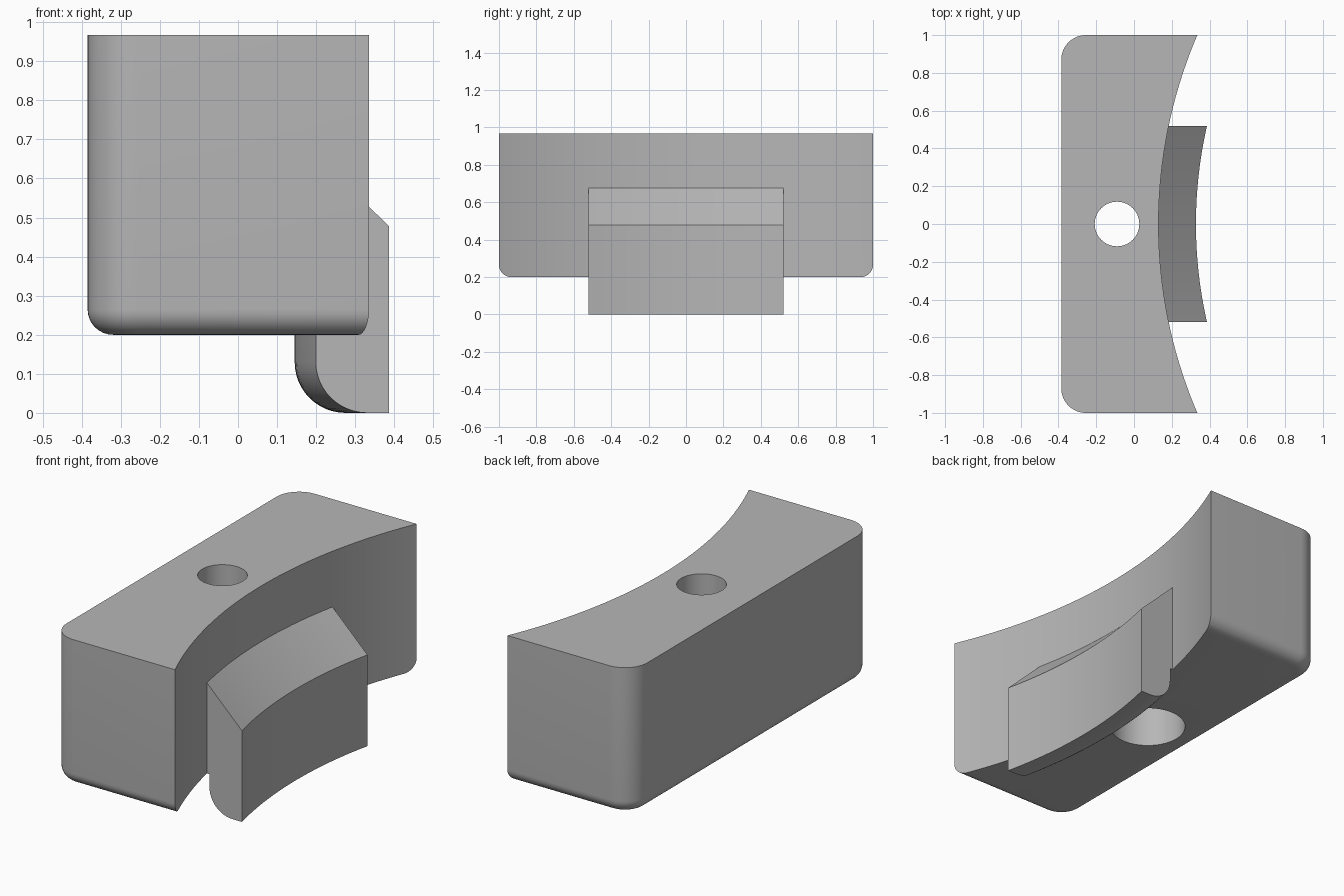
import bpy, bmesh, math

cube = bpy.data.objects.get("Cube")
if cube:
    bpy.data.objects.remove(cube, do_unlink=True)

AXIS_X = 2.67      # centre of the concave curve
BODY_R = 2.54
BACK, FRONT = -0.385, 0.6
BOTTOM, TOP = 0.2, 0.967
HOLE_X = -0.09

grey = bpy.data.materials.new("light_grey")
grey.use_nodes = True
grey.diffuse_color = (0.47, 0.47, 0.47, 1)
grey.node_tree.nodes["Principled BSDF"].inputs["Base Color"].default_value = (0.47, 0.47, 0.47, 1)


def make_object(name, bm):
    bmesh.ops.recalc_face_normals(bm, faces=bm.faces)
    mesh = bpy.data.meshes.new(name)
    bm.to_mesh(mesh)
    bm.free()
    mesh.materials.append(grey)
    obj = bpy.data.objects.new(name, mesh)
    bpy.context.collection.objects.link(obj)
    return obj


def activate(obj):
    bpy.ops.object.select_all(action='DESELECT')
    obj.select_set(True)
    bpy.context.view_layer.objects.active = obj


def cut_cylinder(obj, x, radius, z0, z1, sides):
    bpy.ops.mesh.primitive_cylinder_add(vertices=sides, radius=radius, depth=z1 - z0,
                                        location=(x, 0, (z0 + z1) / 2))
    cutter = bpy.context.object
    cutter.hide_render = True
    cutter.data.materials.append(grey)
    mod = obj.modifiers.new("cut", 'BOOLEAN')
    mod.operation, mod.solver, mod.object = 'DIFFERENCE', 'EXACT', cutter
    activate(obj)
    bpy.ops.object.modifier_apply(modifier=mod.name)
    bpy.data.objects.remove(cutter, do_unlink=True)


def bevel_edges(bm, test, radius, segments):
    edges = [e for e in bm.edges if all(test(v.co) for v in e.verts)]
    bmesh.ops.bevel(bm, geom=edges, offset=radius, segments=segments,
                    profile=0.5, affect='EDGES', clamp_overlap=False)


# Body block: rounded back corners, then rounded bottom rim
bm = bmesh.new()
bmesh.ops.create_cube(bm, size=1)
for v in bm.verts:
    v.co.x = BACK if v.co.x < 0 else FRONT
    v.co.y *= 2
    v.co.z = BOTTOM if v.co.z < 0 else TOP
for side in (-1, 1):
    bevel_edges(bm, lambda c: c.x < BACK + 0.01 and c.y * side > 0.99, 0.13, 12)
rim = [e for e in bm.edges
       if all(v.co.z < BOTTOM + 0.01 for v in e.verts)
       and not all(v.co.x > FRONT - 0.01 for v in e.verts)]
bmesh.ops.bevel(bm, geom=rim, offset=0.065, segments=8, profile=0.5,
                affect='EDGES', clamp_overlap=False)
body = make_object("body", bm)

# Concave face, through hole and wider recess from below
cut_cylinder(body, AXIS_X, BODY_R, -0.5, 1.5, 256)
cut_cylinder(body, HOLE_X, 0.118, -0.5, 1.5, 64)
cut_cylinder(body, HOLE_X, 0.187, -0.5, 0.6, 64)

# Curved tab: profile of (radius, height) swept along the concave face
OUTER, INNER, ROUND = 2.342, 2.525, 0.13
profile = [(OUTER, 0), (OUTER, 0.478), (BODY_R, 0.675), (BODY_R + 0.006, 0.675),
           (BODY_R + 0.006, BOTTOM), (INNER, BOTTOM)]
for i in range(13):
    a = math.pi / 2 * i / 12
    profile.append((INNER - ROUND + ROUND * math.cos(a), ROUND - ROUND * math.sin(a)))

bm = bmesh.new()
STEPS = 24
rings = []
for i in range(STEPS + 1):
    y = 0.52 * (2 * i / STEPS - 1)
    rings.append([bm.verts.new((AXIS_X - math.sqrt(r * r - y * y), y, z)) for r, z in profile])
for a, b in zip(rings, rings[1:]):
    for j in range(len(profile)):
        k = (j + 1) % len(profile)
        bm.faces.new((a[j], a[k], b[k], b[j]))
bm.faces.new(rings[0])
bm.faces.new(rings[-1])
tab = make_object("curved_tab", bm)

for obj in (body, tab):
    activate(obj)
    bpy.ops.object.shade_smooth_by_angle(angle=math.radians(30))
